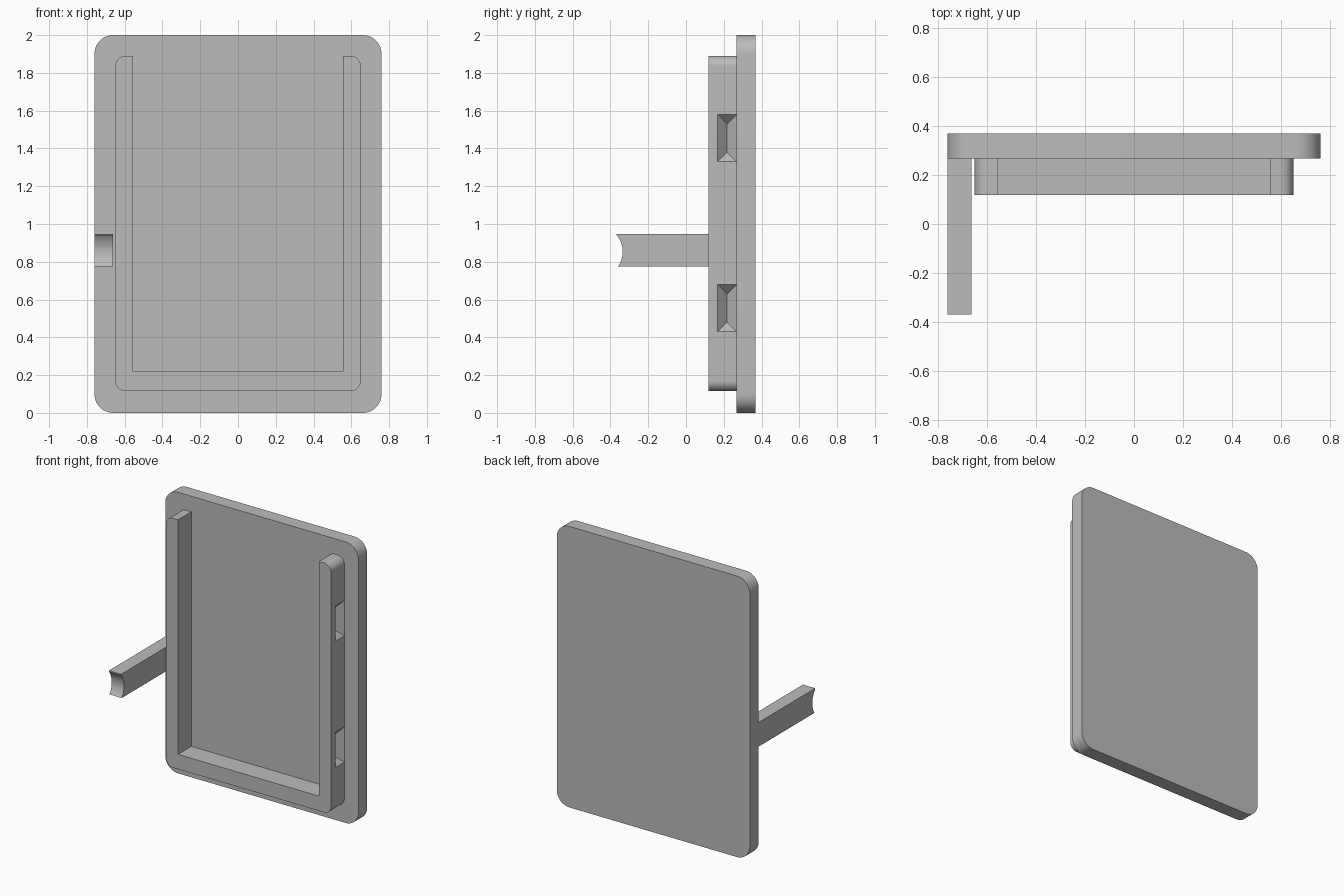
import bpy, bmesh, math

default = bpy.data.objects.get("Cube")
if default:
    bpy.data.objects.remove(default, do_unlink=True)

grey = bpy.data.materials.new("light_grey")
grey.diffuse_color = (0.5, 0.5, 0.5, 1)
grey.use_nodes = True
grey.node_tree.nodes["Principled BSDF"].inputs["Base Color"].default_value = (0.5, 0.5, 0.5, 1)


def make_object(name, bm):
    bmesh.ops.recalc_face_normals(bm, faces=bm.faces)
    mesh = bpy.data.meshes.new(name)
    bm.to_mesh(mesh)
    bm.free()
    mesh.materials.append(grey)
    obj = bpy.data.objects.new(name, mesh)
    bpy.context.collection.objects.link(obj)
    return obj


def extrude(name, points, offset):
    """Solid made by sweeping a flat outline along an offset."""
    bm = bmesh.new()
    face = bm.faces.new([bm.verts.new(p) for p in points])
    swept = bmesh.ops.extrude_face_region(bm, geom=[face], use_keep_orig=True)
    verts = [g for g in swept["geom"] if isinstance(g, bmesh.types.BMVert)]
    bmesh.ops.translate(bm, verts=verts, vec=offset)
    return make_object(name, bm)


def arc(cx, cz, r, start, end, steps=12):
    angles = [math.radians(start + (end - start) * i / steps) for i in range(steps + 1)]
    return [(cx + r * math.cos(a), cz + r * math.sin(a)) for a in angles]


def smooth(obj):
    bpy.ops.object.select_all(action="DESELECT")
    obj.select_set(True)
    bpy.context.view_layer.objects.active = obj
    bpy.ops.object.shade_smooth_by_angle(angle=math.radians(30))


FRONT, SEAM, BACK = 0.118, 0.268, 0.368

# Rounded back panel
r = 0.1
outline = (arc(0.76 - r, 2 - r, r, 90, 0) + arc(0.76 - r, r, r, 0, -90)
           + arc(r - 0.76, r, r, -90, -180) + arc(r - 0.76, 2 - r, r, 180, 90))
panel = extrude("panel", [(x, SEAM, z) for x, z in outline], (0, BACK - SEAM, 0))

# U-shaped rim, seated slightly into the panel
r = 0.055
half = ([(0.0, 0.22), (0.555, 0.22), (0.555, 1.89)]
        + arc(0.65 - r, 1.89 - r, r, 90, 0) + arc(0.65 - r, 0.115 + r, r, 0, -90))
outline = half + [(-x, z) for x, z in reversed(half[1:])]
rim = extrude("rim", [(x, FRONT, z) for x, z in outline], (0, SEAM + 0.01 - FRONT, 0))


# Hip-shaped clip notches in the outer sides of the rim
def notch_cutter(side, z):
    bm = bmesh.new()
    extra, yc = 0.02, SEAM - 0.05
    base = [bm.verts.new((side * (0.65 + extra), yc + sy * (0.05 + extra), z + sz * (0.125 + extra)))
            for sy, sz in ((-1, -1), (1, -1), (1, 1), (-1, 1))]
    low, high = [bm.verts.new((side * 0.6, yc, z + dz)) for dz in (-0.075, 0.075)]
    a, b, c, d = base
    for loop in (base, (a, b, low), (c, d, high), (b, c, high, low), (d, a, low, high)):
        bm.faces.new(loop)
    cutter = make_object("notch_cutter", bm)
    cutter.hide_render = True
    return cutter


for side in (-1, 1):
    for z in (0.555, 1.455):
        cutter = notch_cutter(side, z)
        mod = rim.modifiers.new("notch", "BOOLEAN")
        mod.operation = "DIFFERENCE"
        mod.solver = "EXACT"
        mod.object = cutter
        bpy.context.view_layer.objects.active = rim
        bpy.ops.object.modifier_apply(modifier=mod.name)
        bpy.data.objects.remove(cutter, do_unlink=True)

# Side arm with a concave end
profile = arc(-0.469, 0.853, 0.134, -36, 46, 16)
profile[0] = (profile[0][0], 0.775)
profile[-1] = (-0.368, 0.947)
profile += [(SEAM, 0.947), (SEAM, 0.775)]
arm = extrude("side_arm", [(-0.76, y, z) for y, z in profile], (0.097, 0, 0))

for obj in (panel, rim, arm):
    smooth(obj)
